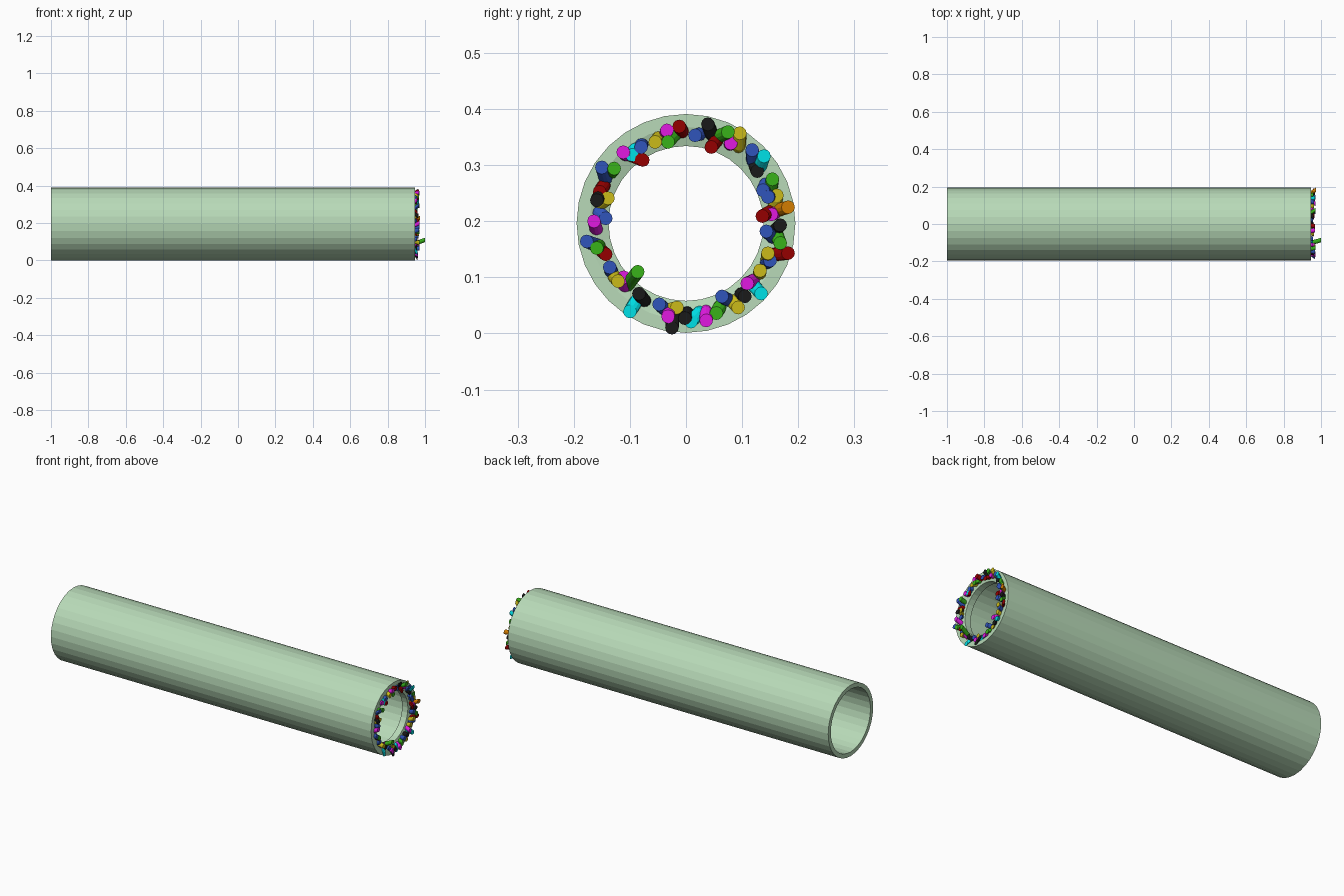
import bpy, bmesh, math, random
from mathutils import Vector

if "Cube" in bpy.data.objects:
    bpy.data.objects.remove(bpy.data.objects["Cube"])

random.seed(4)
CZ = 0.196      # height of the tube axis
SIDES = 32


def material(name, rgb):
    m = bpy.data.materials.new(name)
    m.diffuse_color = (*rgb, 1)
    m.use_nodes = True
    m.node_tree.nodes["Principled BSDF"].inputs["Base Color"].default_value = m.diffuse_color
    return m


def mesh_object(name, bm, mat):
    bmesh.ops.recalc_face_normals(bm, faces=bm.faces)
    me = bpy.data.meshes.new(name)
    bm.to_mesh(me)
    bm.free()
    ob = bpy.data.objects.new(name, me)
    bpy.context.collection.objects.link(ob)
    me.materials.append(mat)
    return ob


def lathe_x(name, profile, mat):
    """Revolve a closed (x, radius) profile around the tube axis."""
    bm = bmesh.new()
    rings = []
    for i in range(SIDES):
        a = 2 * math.pi * i / SIDES
        rings.append([bm.verts.new((x, r * math.cos(a), CZ + r * math.sin(a))) for x, r in profile])
    n = len(profile)
    for i in range(SIDES):
        p, q = rings[i], rings[(i + 1) % SIDES]
        for j in range(n):
            k = (j + 1) % n
            bm.faces.new((p[j], p[k], q[k], q[j]))
    return mesh_object(name, bm, mat)


def wire(bm, path, radius=0.012, sides=12):
    """Sweep a round section along a short path that runs in +x."""
    loops = []
    for p in path:
        loops.append([bm.verts.new((p.x, p.y + radius * math.cos(t), p.z + radius * math.sin(t)))
                      for t in (2 * math.pi * i / sides for i in range(sides))])
    for a, b in zip(loops, loops[1:]):
        for i in range(sides):
            j = (i + 1) % sides
            bm.faces.new((a[i], a[j], b[j], b[i]))
    bm.faces.new(loops[0])
    bm.faces.new(loops[-1])


# Outer sheath and the thicker collar inside its wired end
green = material("pale_green", (0.48, 0.70, 0.48))
lathe_x("cable_sheath", [(-1, 0.195), (0.945, 0.195), (0.945, 0.172), (0.935, 0.138),
                         (0.90, 0.138), (0.90, 0.172), (-1, 0.172)], green)

# Wire tips by colour: (y, z above axis) in thousandths
WIRES = {
    "blue": ((0.03, 0.09, 0.5), [(16, 155), (-80, 134), (118, 129), (-150, 98), (137, 57), (146, 45),
             (-143, 7), (143, -16), (-177, -34), (-136, -80), (150, -68), (64, -132), (-48, -146)]),
    "magenta": ((0.75, 0.01, 0.75), [(-34, 164), (80, 141), (-112, 125), (-164, 2), (152, 14),
                (-111, -98), (109, -109), (-32, -168), (36, -175)]),
    "black": ((0.01, 0.01, 0.01), [(39, 175), (127, 91), (-159, 39), (168, -5), (-25, -188),
              (-84, -127), (105, -132), (-2, -171)]),
    "red": ((0.3, 0.0, 0.0), [(-12, 171), (45, 134), (-77, 111), (-154, 54), (136, 11),
            (-143, -57), (182, -55)]),
    "green": ((0.04, 0.45, 0.01), [(-32, 143), (75, 161), (-128, 96), (154, 77), (168, -37),
              (-159, -46), (-86, -88), (54, -162)]),
    "yellow": ((0.6, 0.5, 0.01), [(-55, 143), (96, 159), (-139, 43), (162, 48), (146, -55),
               (132, -86), (-121, -105), (93, -152), (-16, -152)]),
    "cyan": ((0.0, 0.75, 0.8), [(139, 118), (-96, 120), (-100, -159), (9, -177), (134, -127)]),
    "orange": ((0.65, 0.2, 0.0), [(182, 27)]),
}
for colour, (rgb, tips) in WIRES.items():
    bm = bmesh.new()
    for y, z in tips:
        tip = Vector((0, y, z)) / 1000
        # Each wire leaves the ring near mid-wall and bends toward its tip
        ang = math.atan2(tip.z, tip.y) + random.uniform(-0.12, 0.12)
        base = Vector((0, math.cos(ang), math.sin(ang))) * 0.16
        tip_x = 1.0 if (y, z) == (-86, -88) else random.uniform(0.955, 0.972)
        at = lambda x, t: base.lerp(tip, t) + Vector((x, 0, CZ + 0.002))
        wire(bm, [at(0.93, 0), at(0.948, 0.35), at(tip_x, 1)])
    mesh_object(colour + "_wires", bm, material(colour + "_wire", rgb))
